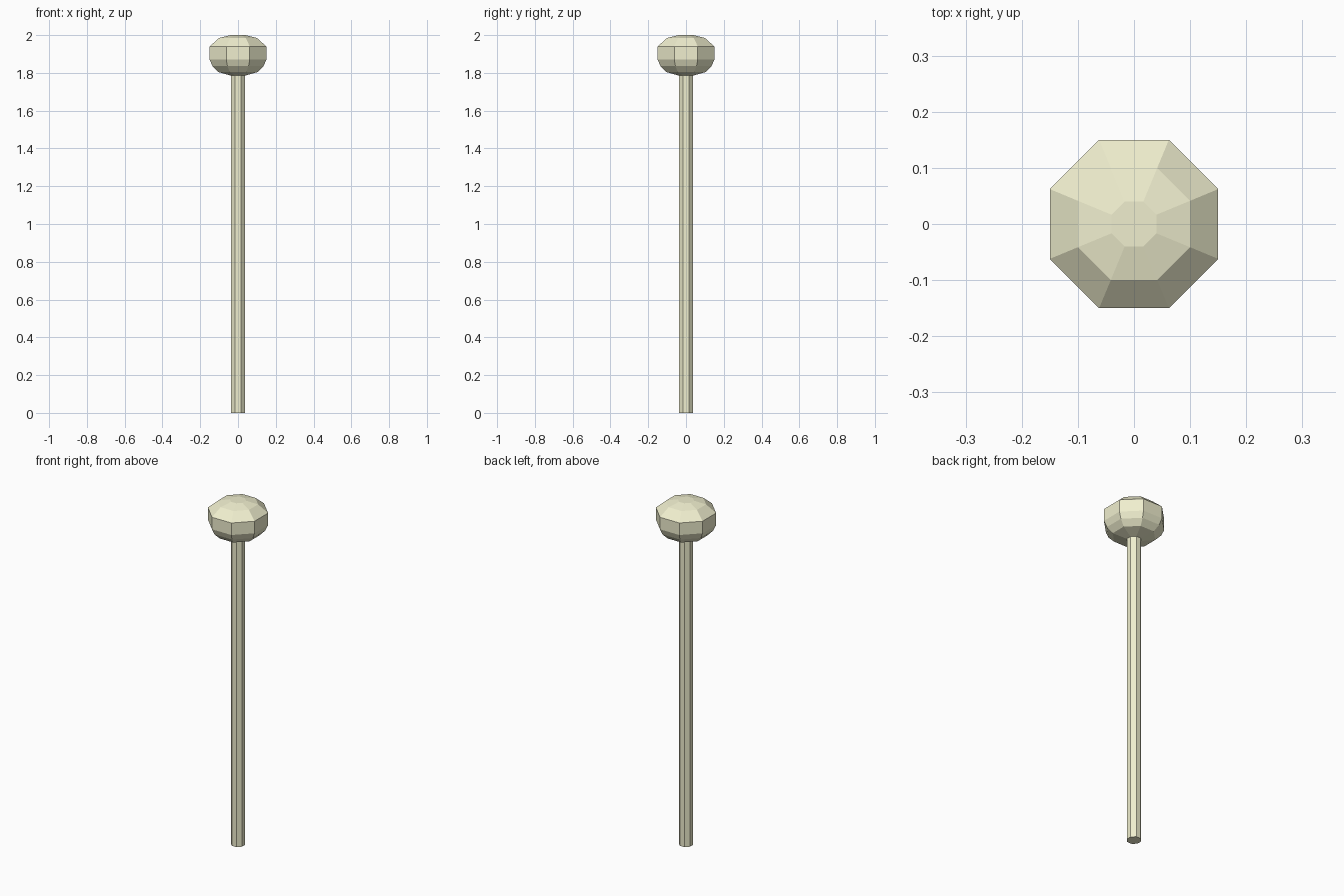
import bpy, bmesh, math

if "Cube" in bpy.data.objects:
    bpy.data.objects.remove(bpy.data.objects["Cube"])

SIDES = 8
ivory = bpy.data.materials.new("ivory")
ivory.diffuse_color = (0.87, 0.86, 0.62, 1)
ivory.use_nodes = True
ivory.node_tree.nodes["Principled BSDF"].inputs["Base Color"].default_value = ivory.diffuse_color


def lathe(name, profile):
    """Octagonal turned part; profile lists (flat half-width, z) from bottom to top."""
    bm = bmesh.new()
    rings = []
    for half, z in profile:
        r = half / math.cos(math.pi / SIDES)
        angles = [(i + 0.5) * 2 * math.pi / SIDES for i in range(SIDES)]
        rings.append([bm.verts.new((r * math.cos(a), r * math.sin(a), z)) for a in angles])
    for low, high in zip(rings, rings[1:]):
        for i in range(SIDES):
            j = (i + 1) % SIDES
            bm.faces.new((low[i], low[j], high[j], high[i]))
    bm.faces.new(rings[0][::-1])
    bm.faces.new(rings[-1])
    mesh = bpy.data.meshes.new(name)
    bm.to_mesh(mesh)
    bm.free()
    mesh.materials.append(ivory)
    obj = bpy.data.objects.new(name, mesh)
    bpy.context.collection.objects.link(obj)
    return obj


# Long straight shaft
lathe("shaft", [(0.036, 0), (0.036, 1.80)])

# Rounded faceted knob on top
lathe("knob", [(0.036, 1.785), (0.106, 1.805), (0.135, 1.836), (0.15, 1.87),
               (0.15, 1.94), (0.10, 1.985), (0.04, 2.0)])
